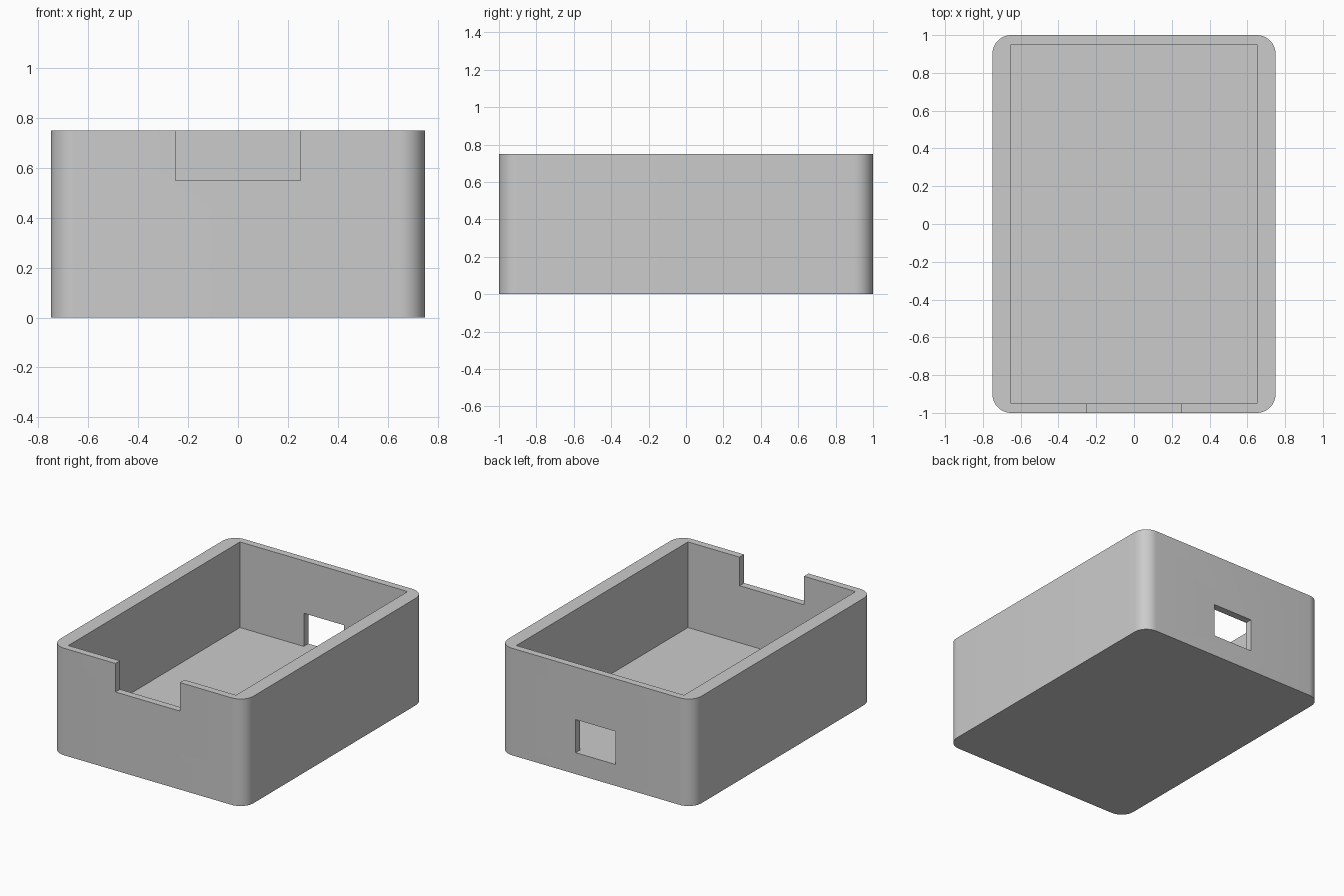
import bpy
import bmesh
import math

if "Cube" in bpy.data.objects:
    bpy.data.objects.remove(bpy.data.objects["Cube"], do_unlink=True)

WALL_X, WALL_Y, FLOOR = 0.10, 0.05, 0.15
WIDTH, DEPTH, HEIGHT = 1.5, 2.0, 0.75

# Plain grey plastic
grey = bpy.data.materials.new("light_grey")
grey.use_nodes = True
colour = (0.6, 0.6, 0.6, 1)
grey.diffuse_color = colour
grey.node_tree.nodes["Principled BSDF"].inputs["Base Color"].default_value = colour


def block(name, low, high, radius=0):
    """Box between two corners, with optional rounded upright edges."""
    bm = bmesh.new()
    bmesh.ops.create_cube(bm, size=1)
    for v in bm.verts:
        v.co = [lo + (c + 0.5) * (hi - lo) for c, lo, hi in zip(v.co, low, high)]
    if radius:
        upright = [e for e in bm.edges
                   if abs(e.verts[0].co.z - e.verts[1].co.z) > 0.1]
        bmesh.ops.bevel(bm, geom=upright, offset=radius, segments=12,
                        profile=0.5, affect="EDGES")
    mesh = bpy.data.meshes.new(name)
    bm.to_mesh(mesh)
    bm.free()
    mesh.materials.append(grey)
    obj = bpy.data.objects.new(name, mesh)
    bpy.context.collection.objects.link(obj)
    return obj


# Outer shell with rounded corners
x, y = WIDTH / 2, DEPTH / 2
box = block("open_box", (-x, -y, 0), (x, y, HEIGHT), radius=0.1)

# Hollow, front notch and back port opening
inner_x, inner_y = x - WALL_X, y - WALL_Y
cutters = [
    block("cavity_cutter", (-inner_x, -inner_y, FLOOR), (inner_x, inner_y, 1)),
    block("notch_cutter", (-0.25, -1.2, 0.55), (0.25, -0.8, 1.1)),
    block("port_cutter", (-0.155, 0.8, FLOOR), (0.155, 1.2, 0.382)),
]

bpy.ops.object.select_all(action="DESELECT")
box.select_set(True)
bpy.context.view_layer.objects.active = box
for cutter in cutters:
    cutter.hide_render = True
    cut = box.modifiers.new(cutter.name, "BOOLEAN")
    cut.operation = "DIFFERENCE"
    cut.solver = "EXACT"
    cut.object = cutter
    bpy.ops.object.modifier_apply(modifier=cut.name)
    bpy.data.objects.remove(cutter, do_unlink=True)

# Smooth corners, crisp edges
bpy.ops.object.shade_smooth_by_angle(angle=math.radians(30))
